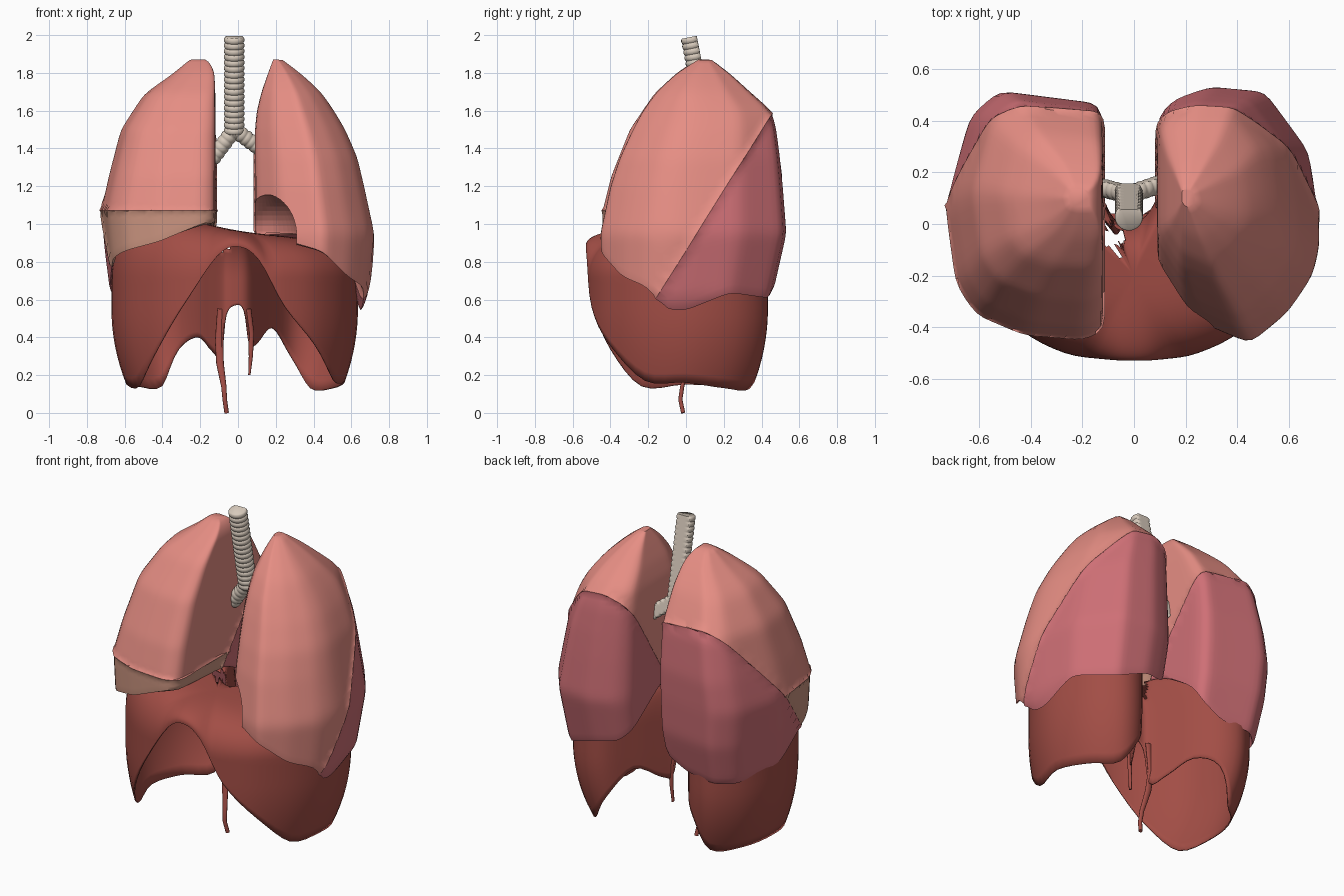
import bpy, bmesh, math
from mathutils import Vector

if "Cube" in bpy.data.objects:
    bpy.data.objects.remove(bpy.data.objects["Cube"])


def material(name, rgb):
    m = bpy.data.materials.new(name)
    m.diffuse_color = (*rgb, 1)
    m.use_nodes = True
    m.node_tree.nodes["Principled BSDF"].inputs["Base Color"].default_value = m.diffuse_color
    return m


UPPER = material("upper_pink", (0.79, 0.27, 0.23))
LOWER = material("lower_rose", (0.62, 0.16, 0.18))
MIDDLE = material("middle_beige", (0.58, 0.29, 0.21))
MUSCLE = material("muscle_red", (0.36, 0.075, 0.06))
CARTILAGE = material("cartilage", (0.68, 0.59, 0.50))


def finish(name, bm, mat, angle=40):
    bmesh.ops.recalc_face_normals(bm, faces=bm.faces)
    me = bpy.data.meshes.new(name)
    bm.to_mesh(me)
    bm.free()
    ob = bpy.data.objects.new(name, me)
    bpy.context.collection.objects.link(ob)
    me.materials.append(mat)
    bpy.ops.object.select_all(action='DESELECT')
    bpy.context.view_layer.objects.active = ob
    ob.select_set(True)
    bpy.ops.object.shade_smooth_by_angle(angle=math.radians(angle))
    return ob


def skin(rings, cap_start=True, cap_end=True, skip=None):
    bm = bmesh.new()
    vs = [[bm.verts.new(p) for p in r] for r in rings]
    n = len(vs[0])
    for a, b in zip(vs, vs[1:]):
        for i in range(n):
            q = (a[i], a[(i + 1) % n], b[(i + 1) % n], b[i])
            if not (skip and skip(sum((v.co for v in q), Vector()) / 4)):
                bm.faces.new(q)
    if cap_start:
        bm.faces.new(vs[0])
    if cap_end:
        bm.faces.new(vs[-1])
    return bm


def lookup(rows, z):
    for a, b in zip(rows, rows[1:]):
        if z <= b[0]:
            t = max(0, (z - a[0]) / (b[0] - a[0]))
            return [p + (q - p) * t for p, q in zip(a[1:], b[1:])]
    return rows[-1][1:]


def resample(pts, n):
    # even spacing around a closed polyline (distance measured in the plan)
    loop = [Vector(p) for p in pts] + [Vector(pts[0])]
    d, rows = 0, [(0, *loop[0])]
    for a, b in zip(loop, loop[1:]):
        d += (b.xy - a.xy).length
        rows.append((d, *b))
    return [lookup(rows, d * i / n) for i in range(n)]


def dome_height(x):
    return 0.965 - 0.17 * x + 0.3 * x * x


# Lungs: plan outline (u, v, base height) fitted into a box that varies with height
def lung(side, plan, rows):
    cols = resample(plan, 72)
    top = rows[-1][0]

    def place(u, v, z):
        inner, outer, front, back = lookup(rows, z)
        return Vector((side * (inner + u * (outer - inner)), front + v * (back - front), z))

    base = [place(u, v, zb) for u, v, zb in cols]
    mid = Vector((side * 0.38, 0.04, 0))
    rings = []
    for k in range(1, 10):                      # concave base hugging the dome
        s = k / 10
        ring = []
        for p in base:
            q = mid.lerp(p, s)
            h = max(dome_height(q.x) + 0.01, p.z)
            q.z = p.z + (h - p.z) * math.sqrt(1 - s ** 3)
            ring.append(q)
        rings.append(ring)
    for k in range(46):
        t = k / 45
        rings.append([place(u, v, zb + (top - zb) * t) for u, v, zb in cols])
    bm = skin(rings)
    for _ in range(3):
        bmesh.ops.smooth_vert(bm, verts=bm.verts, factor=0.5, use_axis_x=True,
                              use_axis_y=True, use_axis_z=True)
    bmesh.ops.recalc_face_normals(bm, faces=bm.faces)
    return bm


# Keep the part of a lung behind a fissure plane, with a slight lip on the cut
def cut(bm, co, no):
    bm = bm.copy()
    r = bmesh.ops.bisect_plane(bm, geom=bm.verts[:] + bm.edges[:] + bm.faces[:],
                               plane_co=co, plane_no=no, clear_outer=True)
    bm.normal_update()
    edges = [g for g in r['geom_cut'] if isinstance(g, bmesh.types.BMEdge)]
    for v in {v for e in edges for v in e.verts}:
        v.co += v.normal * 0.008
    bmesh.ops.holes_fill(bm, edges=edges, sides=0)
    return bm


left = lung(1, [(0, .3, .93), (.2, .1, .9), (.57, 0, .83), (.8, .12, .69), (.96, .27, .63),
                (1, .38, .5), (.99, .5, .5), (.93, .75, .6), (.66, .98, .57), (.33, 1, .64),
                (.1, .95, .66), (0, .88, .73), (0, .55, .95)],
            [(.5, .12, .64, -.42, .42), (.62, .10, .69, -.45, .46), (.95, .09, .725, -.465, .535),
             (1.2, .09, .67, -.41, .515), (1.35, .09, .635, -.36, .5), (1.5, .09, .57, -.29, .48),
             (1.6, .10, .51, -.235, .455), (1.7, .125, .44, -.16, .34), (1.8, .16, .33, -.05, .23),
             (1.88, .19, .22, .08, .12)])
right = lung(-1, [(0, .04, 1.0), (.12, 0, .98), (.5, .02, .88), (.8, .1, .83), (.93, .22, .79),
                  (1, .55, .6), (.85, .9, .55), (.67, 1, .56), (.3, .97, .58), (.04, .95, .66),
                  (0, .9, .74), (0, .55, .97)],
             [(.5, .14, .64, -.4, .4), (.62, .13, .68, -.43, .44), (.85, .12, .71, -.45, .5),
              (1.07, .12, .73, -.445, .515), (1.25, .12, .69, -.4, .515), (1.5, .12, .625, -.3, .48),
              (1.69, .12, .5, -.17, .35), (1.8, .125, .34, -.05, .23), (1.86, .15, .27, .04, .15),
              (1.88, .19, .24, .08, .12)])

# Left lobes, with a hollow for the heart
co, no = Vector((0, -.15, .62)), Vector((0, -.96, .6)).normalized()
left_upper = finish("left_upper_lobe", cut(left, co, -no), UPPER)
finish("left_lower_lobe", cut(left, co, no), LOWER)
bpy.ops.mesh.primitive_uv_sphere_add(segments=40, ring_count=24, location=(.13, -.3, .93))
cutter = bpy.context.object
cutter.name = "heart_hollow_cutter"
cutter.scale = (.19, .34, .23)
cutter.hide_render = True
mod = left_upper.modifiers.new("hollow", 'BOOLEAN')
mod.object, mod.operation, mod.solver = cutter, 'DIFFERENCE', 'EXACT'
bpy.context.view_layer.objects.active = left_upper
bpy.ops.object.modifier_apply(modifier="hollow")
bpy.data.objects.remove(cutter)

# Right lobes
co, no = Vector((0, -.15, .8)), Vector((0, -.76, .62)).normalized()
front_part = cut(right, co, -no)
flat = Vector((0, 0, 1.07))
finish("right_upper_lobe", cut(front_part, flat, Vector((0, 0, -1))), UPPER)
finish("right_middle_lobe", cut(front_part, flat, Vector((0, 0, 1))), MIDDLE)
finish("right_lower_lobe", cut(right, co, no), LOWER)

# Diaphragm: kidney outline with rim height per point, walls rising into a dome
rim = [(0, -.53, .88), (.11, -.525, .81), (.25, -.5, .56), (.42, -.41, .36), (.57, -.22, .17),
       (.635, .02, .16), (.58, .27, .13), (.44, .42, .13), (.29, .41, .3), (.18, .26, .45),
       (.1, .12, .37), (.06, .05, .36), (.03, .02, .54), (-.01, .01, .57), (-.06, .01, .52),
       (-.09, .04, .3), (-.14, .14, .33), (-.21, .28, .4), (-.32, .4, .34), (-.46, .42, .14),
       (-.61, .27, .14), (-.67, .02, .15), (-.6, -.24, .14), (-.44, -.41, .34), (-.27, -.5, .6),
       (-.11, -.525, .83)]
outline = []
for i in range(len(rim)):
    p = [Vector(rim[(i + k) % len(rim)]) for k in (-1, 0, 1, 2)]
    for j in range(4):
        t = j / 4
        outline.append(0.5 * (2 * p[1] + (p[2] - p[0]) * t
                              + (2 * p[0] - 5 * p[1] + 4 * p[2] - p[3]) * t * t
                              + (3 * p[1] - p[0] - 3 * p[2] + p[3]) * t ** 3))
centre = Vector((0, -.2, 0))
rings = []
for k in range(12):
    ring = []
    for p in outline:
        shoulder = max(.72, p.z + .01)
        z = p.z + (shoulder - p.z) * k / 11
        s = 1 - .13 * max(0, (.55 - z) / .42) ** 2
        q = centre.lerp(p, s)
        ring.append(Vector((q.x, q.y, z)))
    rings.append(ring)
for k in range(1, 19):
    s = math.cos(k / 18.3 * math.pi / 2)
    ring = []
    for p in outline:
        shoulder = max(.72, p.z + .01)
        q = centre.lerp(p, s)
        q.z = shoulder + (dome_height(q.x) - shoulder) * math.sqrt(1 - s ** 3)
        ring.append(q)
    rings.append(ring)


def vein_opening(c):
    return c.z > .86 and ((c.x + .085) / .05) ** 2 + ((c.y + .05) / .06) ** 2 < 1


dia = finish("diaphragm", skin(rings, cap_start=False, skip=vein_opening), MUSCLE, 60)
sol = dia.modifiers.new("thickness", 'SOLIDIFY')
sol.thickness = .008


# Tubes swept along a path of (point, width radius, depth radius), optionally flat behind
def tube(name, path, mat, back=1.0, n=20):
    rings = []
    for i, (p, rx, ry) in enumerate(path):
        d = (path[min(i + 1, len(path) - 1)][0] - path[max(i - 1, 0)][0]).normalized()
        ax = Vector((0, 1, 0)).cross(d).normalized()
        ay = d.cross(ax)
        rings.append([p + ax * math.cos(a) * rx + ay * min(math.sin(a) * ry, back)
                      for a in (2 * math.pi * j / n for j in range(n))])
    return finish(name, skin(rings), mat, 60)


def ribbed(name, a, b, r, count):
    a, b, path = Vector(a), Vector(b), []
    for i in range(count * 6 + 1):
        rad = r * (.9 + .11 * abs(math.sin(math.pi * i / 6)) ** .7)
        path.append((a.lerp(b, i / (count * 6)), rad, rad))
    tube(name, path, CARTILAGE, back=r * .6)


# Windpipe and main bronchi
ribbed("windpipe", (-.02, .125, 1.48), (-.02, .025, 1.99), .054, 17)
ribbed("right_bronchus", (-.14, .15, 1.34), (-.02, .12, 1.5), .042, 6)
ribbed("left_bronchus", (.13, .17, 1.39), (-.02, .12, 1.5), .042, 6)

# Muscle strands running down beside the spine
for name, pts in (("right_crus", [(-.085, .03, .55, .025), (-.1, .03, .38, .022), (-.095, .01, .26, .02),
                                  (-.075, -.02, .14, .014), (-.07, -.03, .07, .012), (-.06, -.015, 0, .012)]),
                  ("left_crus", [(.05, .03, .55, .02), (.07, .045, .42, .016), (.068, .045, .3, .011),
                                 (.06, .04, .2, .006)])):
    tube(name, [(Vector(p[:3]), p[3], .011) for p in pts], MUSCLE, n=12)
